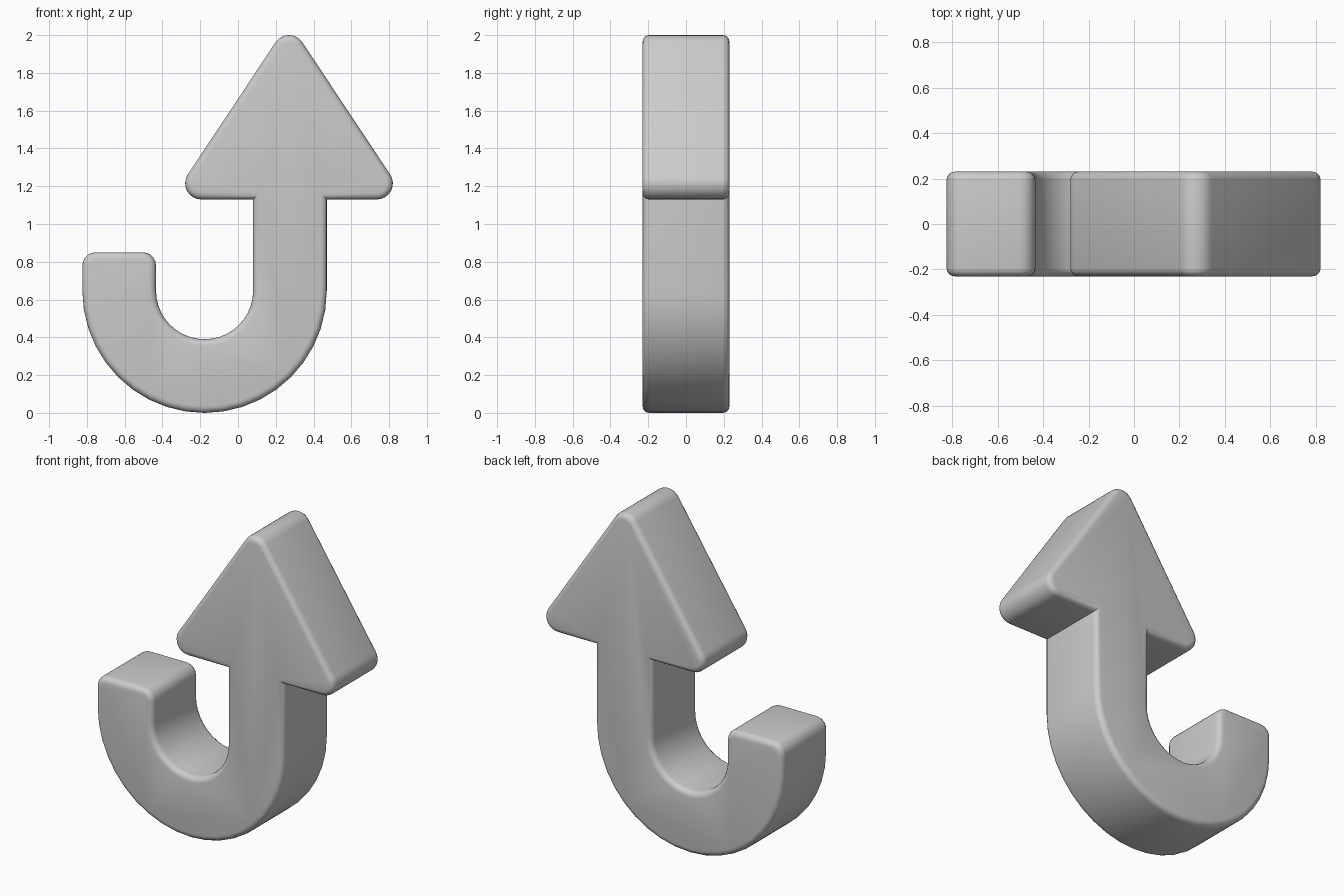
import bpy, bmesh, math

if "Cube" in bpy.data.objects:
    bpy.data.objects.remove(bpy.data.objects["Cube"], do_unlink=True)

HALF_DEPTH = 0.23
RIM = 0.035


def arc(cx, cz, radius, start, end, steps):
    """Points along an arc, angles in degrees."""
    angles = [math.radians(start + (end - start) * i / steps) for i in range(steps + 1)]
    return [(cx + radius * math.cos(a), cz + radius * math.sin(a)) for a in angles]


# Plain grey material
grey = bpy.data.materials.new("plain grey")
grey.use_nodes = True
colour = (0.6, 0.6, 0.6, 1)
grey.diffuse_color = colour
grey.node_tree.nodes["Principled BSDF"].inputs["Base Color"].default_value = colour

# Outline: arrow head, then inner bend, blunt tail and outer bend
bend_x, bend_z, outer, inner = -0.177, 0.647, 0.647, 0.257
neck_z, tip_x, head_half = 1.13, 0.27, 0.465
corner, tail = 0.085, 0.07
tail_z = 0.85 - tail
slope = math.degrees(math.atan2(head_half, 0.70))

outline = [(bend_x + outer, neck_z)]
outline += arc(tip_x + head_half, neck_z + corner, corner, -90, slope, 8)
outline += arc(tip_x, 2 - corner, corner, slope, 180 - slope, 8)
outline += arc(tip_x - head_half, neck_z + corner, corner, 180 - slope, 270, 8)
outline += [(bend_x + inner, neck_z)]
outline += arc(bend_x, bend_z, inner, 0, -180, 20)
outline += arc(bend_x - inner - tail, tail_z, tail, 0, 90, 5)
outline += arc(bend_x - outer + tail, tail_z, tail, 90, 180, 5)
outline += arc(bend_x, bend_z, outer, 180, 360, 20)

# Extrude the outline through its depth and round both rims
bm = bmesh.new()
front = bm.faces.new([bm.verts.new((x, -HALF_DEPTH, z)) for x, z in outline])
extruded = bmesh.ops.extrude_face_region(bm, geom=[front], use_keep_orig=True)["geom"]
for v in extruded:
    if isinstance(v, bmesh.types.BMVert):
        v.co.y = HALF_DEPTH
bmesh.ops.recalc_face_normals(bm, faces=bm.faces)
rims = [e for e in bm.edges if abs(e.verts[0].co.y - e.verts[1].co.y) < 0.01]
bmesh.ops.bevel(bm, geom=rims, offset=RIM, segments=4, profile=0.5,
                affect='EDGES', clamp_overlap=False)

mesh = bpy.data.meshes.new("curved_arrow")
bm.to_mesh(mesh)
bm.free()
mesh.materials.append(grey)
arrow = bpy.data.objects.new("curved_arrow", mesh)
bpy.context.collection.objects.link(arrow)

# Smooth shading with the neck corners kept sharp
bpy.context.view_layer.objects.active = arrow
arrow.select_set(True)
bpy.ops.object.shade_smooth_by_angle(angle=math.radians(35))
